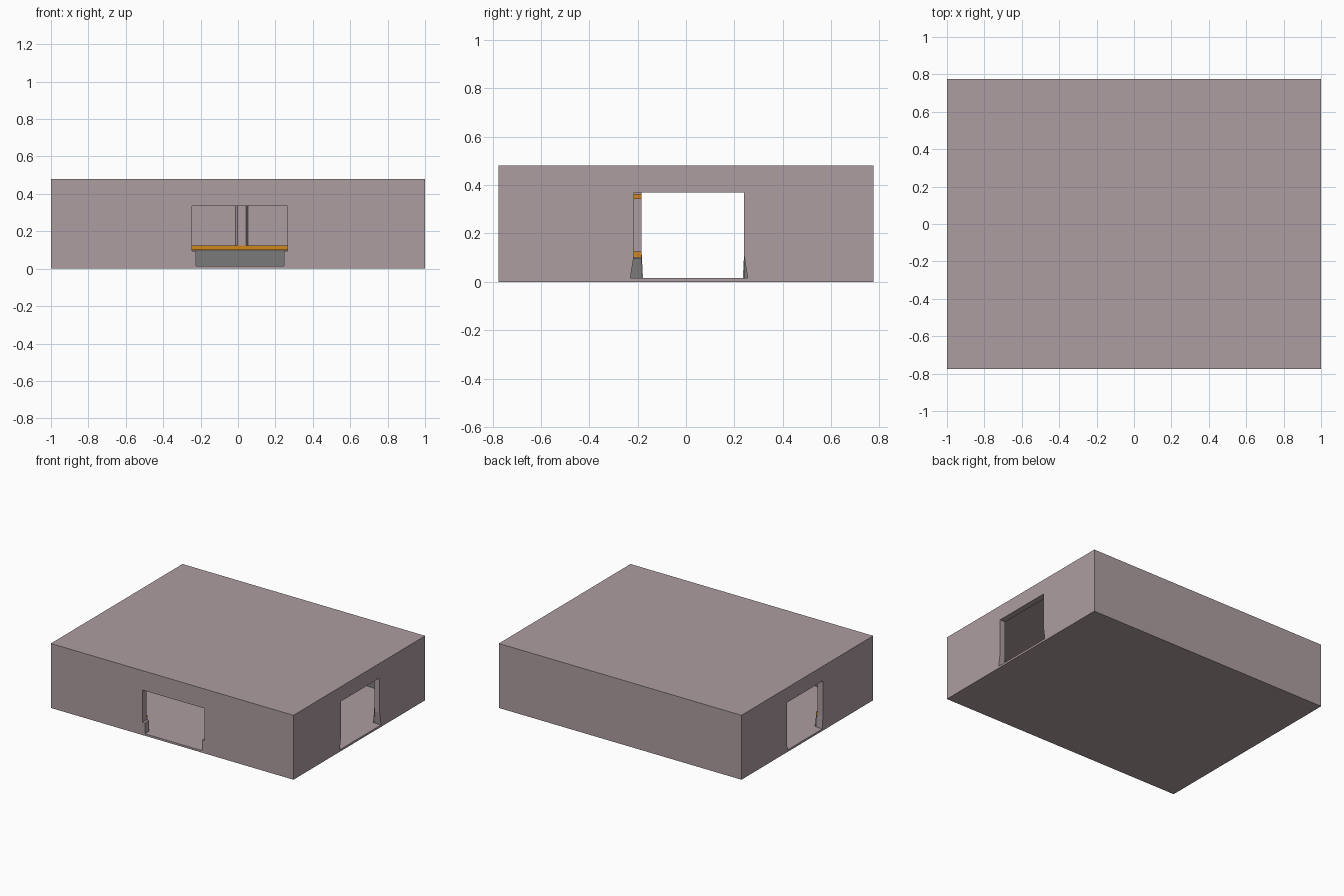
import bpy, bmesh
from mathutils import Vector

if "Cube" in bpy.data.objects:
    bpy.data.objects.remove(bpy.data.objects["Cube"])


def material(name, rgb):
    m = bpy.data.materials.new(name)
    m.diffuse_color = (*rgb, 1)
    m.use_nodes = True
    m.node_tree.nodes["Principled BSDF"].inputs["Base Color"].default_value = m.diffuse_color
    return m


PLASTER = material("mauve_plaster", (0.42, 0.34, 0.355))
ORANGE = material("orange_trim", (0.62, 0.24, 0.01))
GREY = material("grey_trim", (0.18, 0.18, 0.18))


def prism(name, points, offset, mat=None):
    """Extrude a closed 3D polygon along an offset vector."""
    bm = bmesh.new()
    face = bm.faces.new([bm.verts.new(p) for p in points])
    ext = bmesh.ops.extrude_face_region(bm, geom=[face])
    moved = [g for g in ext["geom"] if isinstance(g, bmesh.types.BMVert)]
    bmesh.ops.translate(bm, verts=moved, vec=Vector(offset))
    bmesh.ops.recalc_face_normals(bm, faces=bm.faces)
    me = bpy.data.meshes.new(name)
    bm.to_mesh(me)
    bm.free()
    ob = bpy.data.objects.new(name, me)
    bpy.context.collection.objects.link(ob)
    if mat:
        me.materials.append(mat)
    return ob


def box(name, x0, x1, y0, y1, z0, z1, mat=None):
    pts = [(x0, y0, z0), (x1, y0, z0), (x1, y1, z0), (x0, y1, z0)]
    return prism(name, pts, (0, 0, z1 - z0), mat)


X, Y, H = 1.0, 0.775, 0.48          # outer half sizes and height
IX, IY, FLOOR, CEIL = 0.955, 0.728, 0.015, 0.45   # inner room

# Hollow room with three doorways
room = box("room_shell", -X, X, -Y, Y, 0, H, PLASTER)
right_door = [(-.23, FLOOR), (.255, FLOOR), (.24, .11), (.24, .37), (-.215, .37), (-.215, .11)]
left_door = [(-.178, FLOOR), (.235, FLOOR), (.24, .11), (.24, .37), (-.183, .37), (-.183, .11)]
front_door = [(-.225, FLOOR), (.245, FLOOR), (.245, .095), (.265, .095),
              (.265, .335), (-.245, .335), (-.245, .095), (-.225, .095)]
cutters = [
    box("room_cutter", -IX, IX, -IY, IY, FLOOR, CEIL),
    prism("right_door_cutter", [(.9, y, z) for y, z in right_door], (.2, 0, 0)),
    prism("left_door_cutter", [(-1.1, y, z) for y, z in left_door], (.2, 0, 0)),
    prism("front_door_cutter", [(x, -.85, z) for x, z in front_door], (0, .2, 0)),
]
for c in cutters:
    c.hide_render = True
    mod = room.modifiers.new("cut", "BOOLEAN")
    mod.operation = "DIFFERENCE"
    mod.solver = "EXACT"
    mod.object = c
bpy.context.view_layer.update()
cut_mesh = bpy.data.meshes.new_from_object(
    room.evaluated_get(bpy.context.evaluated_depsgraph_get()))
room.modifiers.clear()
room.data = cut_mesh
for c in cutters:
    bpy.data.objects.remove(c)

# Inner walls: axis of run, wall coordinate, inward sign, half length, door gap
WALLS = {
    "back": ("x", IY, -1, IX, None),
    "front": ("x", -IY, 1, IX, (-.245, .265)),
    "right": ("y", IX, -1, IY, (-.23, .255)),
    "left": ("y", -IX, 1, IY, (-.183, .24)),
}


def place(axis, run, wall, sign, depth, z):
    d = wall + sign * depth
    return (run, d, z) if axis == "x" else (d, run, z)


def trim(name, profile, mat, gap_walls):
    """Run a (depth, z) profile along all walls, broken at doorways."""
    for wname, (axis, wall, sign, half, gap) in WALLS.items():
        spans = [(-half, half)]
        if gap and wname in gap_walls:
            spans = [(-half, gap[0]), (gap[1], half)]
        for i, (a, b) in enumerate(spans):
            pts = [place(axis, a, wall, sign, d, z) for d, z in profile]
            off = (b - a, 0, 0) if axis == "x" else (0, b - a, 0)
            prism(f"{wname}_{name}_{i + 1}", pts, off, mat)


ALL = ("front", "right", "left")
# Skirting, lower rail, upper rail
trim("skirting", [(-.002, .012), (.02, .012), (.012, .098), (-.002, .098)], GREY, ALL)
trim("lower_rail", [(-.002, .1), (.012, .1), (.012, .125), (-.002, .125)], ORANGE, ALL)
trim("upper_rail", [(-.002, .343), (.012, .343), (.012, .363), (-.002, .363)], ORANGE,
     ("right", "left"))

# Tapered pilasters between the rails
for wname, centres in {"back": (-.62, .02, .66), "front": (-.62, .66),
                       "right": (-.48, .5), "left": (-.48, .5)}.items():
    axis, wall, sign, half, gap = WALLS[wname]
    for i, c in enumerate(centres):
        plan = [(-.035, -.002), (.035, -.002), (.024, .015), (-.024, .015)]
        pts = [place(axis, c + r, wall, sign, d, .125) for r, d in plan]
        prism(f"{wname}_pilaster_{i + 1}", pts, (0, 0, .218), PLASTER)
